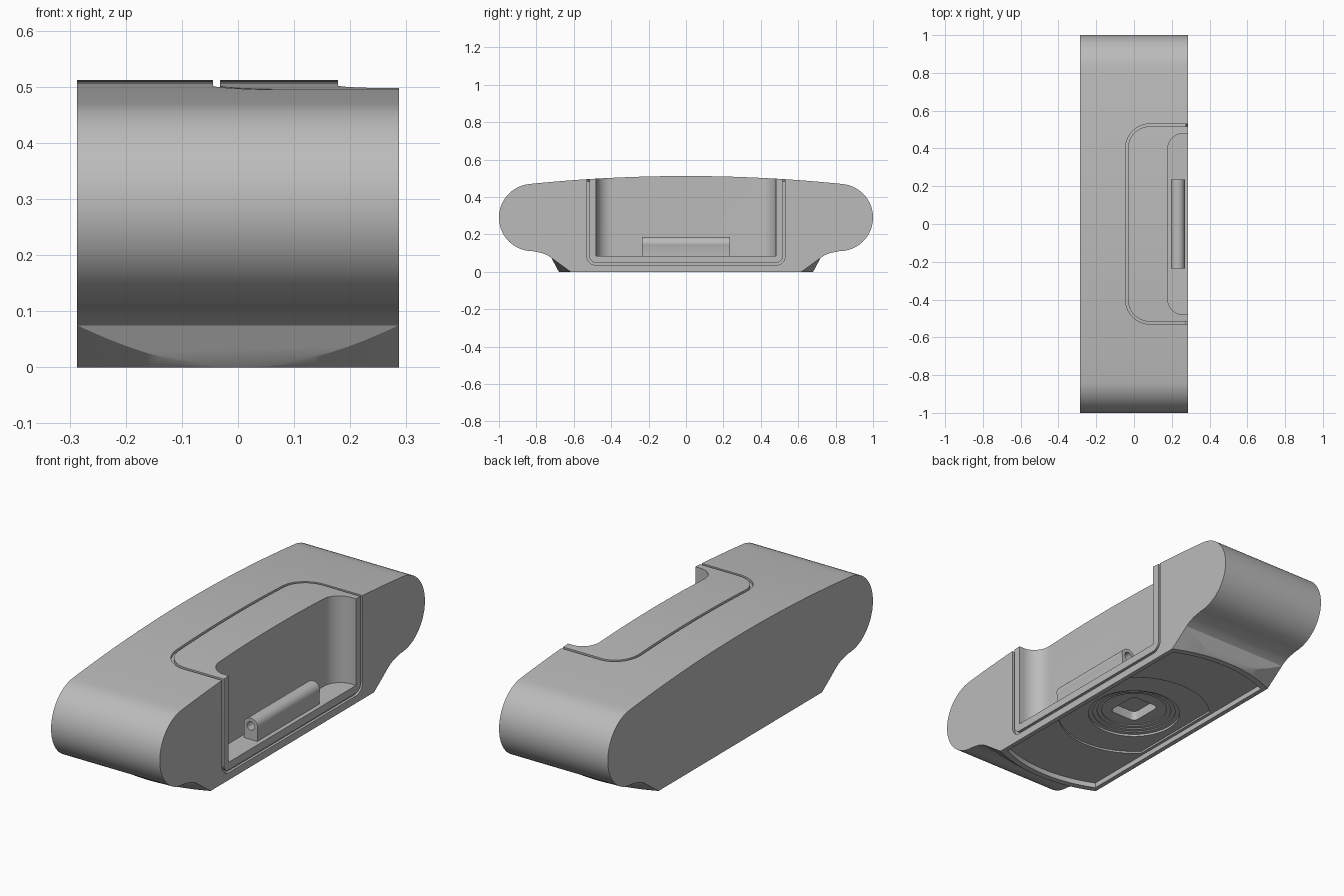
import bpy, bmesh
from math import sin, cos, asin, pi, radians

cube = bpy.data.objects.get("Cube")
if cube:
    bpy.data.objects.remove(cube)

grey = bpy.data.materials.new("plain_grey")
grey.use_nodes = True
colour = (0.5, 0.5, 0.5, 1)
grey.diffuse_color = colour
grey.node_tree.nodes["Principled BSDF"].inputs["Base Color"].default_value = colour

HALF = 0.287
PLACE = {"x": lambda u, v, w: (w, u, v),
         "y": lambda u, v, w: (u, w, v),
         "z": lambda u, v, w: (v, u, w)}


def finish(name, bm):
    bmesh.ops.recalc_face_normals(bm, faces=bm.faces)
    mesh = bpy.data.meshes.new(name)
    bm.to_mesh(mesh)
    bm.free()
    mesh.materials.append(grey)
    ob = bpy.data.objects.new(name, mesh)
    bpy.context.collection.objects.link(ob)
    return ob


def prism(name, points, axis, start, end):
    """Extrude a flat outline along one axis."""
    bm = bmesh.new()
    rings = [[bm.verts.new(PLACE[axis](u, v, w)) for u, v in points] for w in (start, end)]
    bm.faces.new(rings[0])
    bm.faces.new(rings[1])
    n = len(points)
    for i in range(n):
        j = (i + 1) % n
        bm.faces.new((rings[0][i], rings[0][j], rings[1][j], rings[1][i]))
    return finish(name, bm)


def revolve(name, profile, steps=160):
    bm = bmesh.new()
    verts = [bm.verts.new((r, 0, z)) for r, z in profile]
    edges = [bm.edges.new(pair) for pair in zip(verts, verts[1:])]
    bmesh.ops.spin(bm, geom=verts + edges, axis=(0, 0, 1), cent=(0, 0, 0),
                   angle=2 * pi, steps=steps)
    bmesh.ops.remove_doubles(bm, verts=bm.verts, dist=0.0001)
    return finish(name, bm)


def combine(target, cutter, operation="DIFFERENCE"):
    mod = target.modifiers.new("cut", "BOOLEAN")
    mod.operation, mod.solver, mod.object = operation, "EXACT", cutter
    bpy.context.view_layer.objects.active = target
    bpy.ops.object.modifier_apply(modifier=mod.name)
    bpy.data.objects.remove(cutter)


def arc(cu, cv, r, a0, a1, n=16):
    angles = [radians(a0 + (a1 - a0) * i / n) for i in range(n + 1)]
    return [(cu + r * cos(a), cv + r * sin(a)) for a in angles]


def u_shape(half, low, high, r):
    """Open-topped outline with two rounded lower corners."""
    return ([(-half, high)] + arc(r - half, low + r, r, 180, 270)
            + arc(half - r, low + r, r, 270, 360) + [(half, high)])


def u_band(half, low, high, r, width):
    inner = u_shape(half - width, low + width, high, r - width)
    return u_shape(half, low, high, r) + inner[::-1]


def clipped_disc(r, half_width):
    a = asin(half_width / r) * 180 / pi
    return arc(0, 0, r, -a, a, 32) + arc(0, 0, r, 180 - a, 180 + a, 32)


def body_outline(drop=0):
    """Side outline: gently domed top, round ends, flared foot."""
    crown = [(y, 0.512 - 0.061 * y * y) for y in [0.8 * i / 16 for i in range(17)]]
    end = arc(0.82, 0.29, 0.18, 84, -90, 32)
    foot = [(0.77, 0.1), (0.742, 0.089), (0.72, 0.075), (0.68, 0)]
    half = crown + end + foot
    mirrored = [(-y, z) for y, z in half[1:]][::-1]
    return [(y, z - drop) for y, z in half + mirrored]


def smooth(ob):
    bpy.ops.object.select_all(action="DESELECT")
    ob.select_set(True)
    bpy.context.view_layer.objects.active = ob
    bpy.ops.object.shade_smooth_by_angle(angle=radians(25))


# Main body, with the foot corners trimmed by a flared disc
body = prism("body", body_outline(), "x", -HALF, HALF)
flare = revolve("foot_trim", [(0, -0.1), (0.553, -0.1), (0.775, 0.075),
                              (1.2, 0.13), (1.2, 1), (0, 1)])
combine(body, flare, "INTERSECT")

# Seam groove around the insert, on the top and on the open side
top_seam = prism("top_seam", u_band(0.53, -0.045, 0.4, 0.13, 0.013), "z", 0.3, 0.7)
combine(top_seam, prism("core", body_outline(0.012), "x", -0.5, 0.5))
combine(body, top_seam)
side_seam = prism("side_seam", u_band(0.53, 0.035, 0.7, 0.05, 0.013), "x", HALF - 0.012, 0.4)
combine(body, side_seam)

# Open pocket
combine(body, prism("pocket", u_shape(0.48, 0.178, 0.4, 0.085), "z", 0.085, 0.7))

# Stepped recesses under the foot
combine(body, prism("foot_recess", clipped_disc(0.65, 0.265), "z", -0.1, 0.025))
combine(body, prism("foot_step", clipped_disc(0.35, 0.25), "z", -0.1, 0.034))
for i in range(4):
    ring = arc(0, 0, 0.21 - 0.02 * i, 0, 354, 59)
    combine(body, prism("ring_step", ring, "z", -0.1, 0.044 + 0.005 * i))
socket = [(p, q) for cu, cv, a in ((0.06, 0.05, 0), (-0.06, 0.05, 90),
                                   (-0.06, -0.05, 180), (0.06, -0.05, 270))
          for p, q in arc(cu, cv, 0.025, a, a + 90, 6)]
combine(body, prism("socket", socket, "z", -0.1, 0.105))
smooth(body)

# Hinge barrel on the pocket floor, bored along its length
barrel = arc(0.232, 0.15, 0.037, -20, 200, 28) + [(0.197, 0.08), (0.267, 0.08)]
hinge = prism("hinge_barrel", barrel, "y", -0.235, 0.235)
combine(hinge, prism("hinge_bore", arc(0.232, 0.15, 0.02, 0, 345, 23), "y", -0.4, 0.4))
smooth(hinge)
